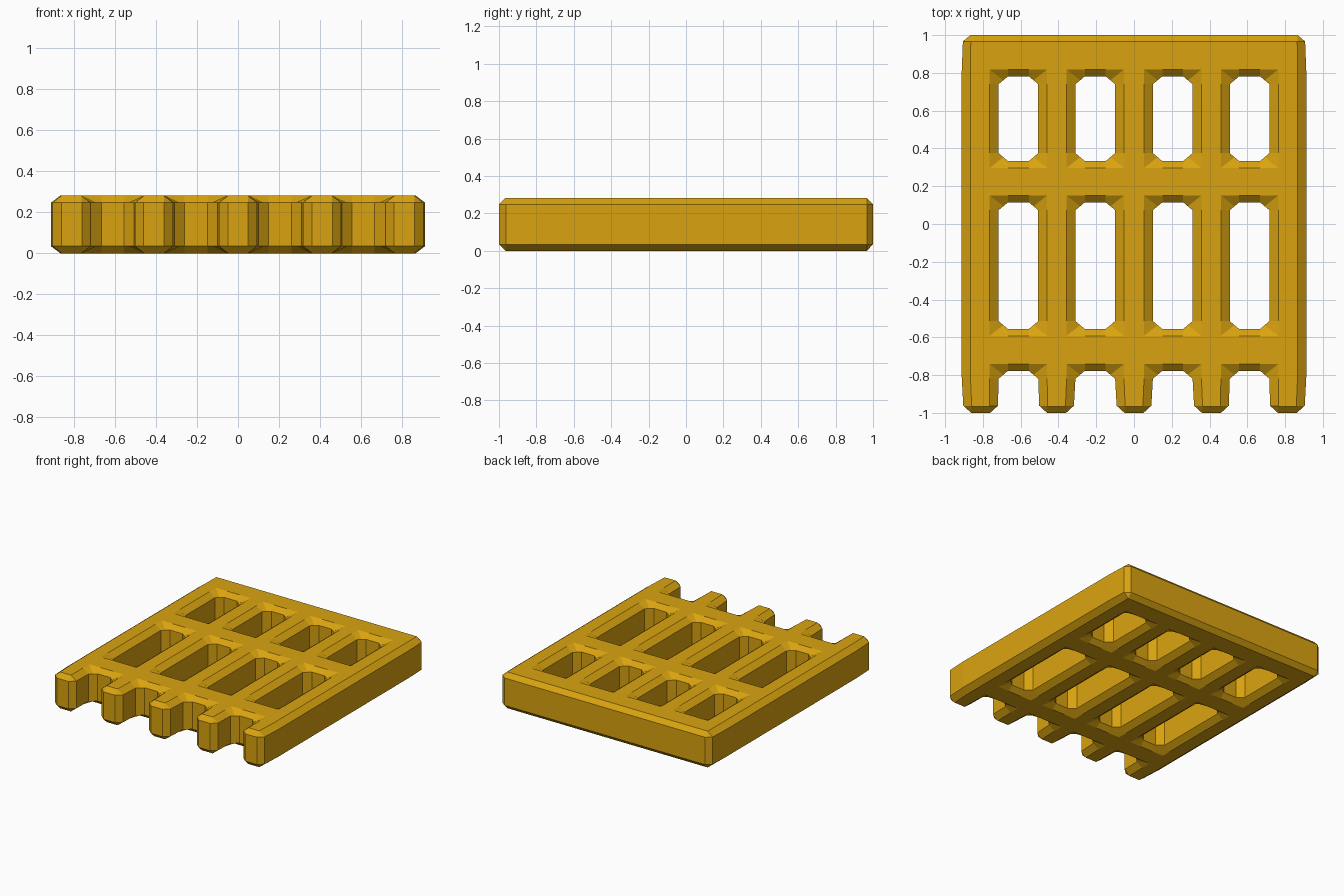
import bpy, bmesh

if "Cube" in bpy.data.objects:
    bpy.data.objects.remove(bpy.data.objects["Cube"])

H, CH = 0.283, 0.035          # thickness, chamfer height
bm = bmesh.new()
top_edges, bottom_edges = [], []


def band(pairs):
    """Wall with chamfers from closed list of (mid point, rim point) pairs."""
    rows = []
    for z, k in ((0, 1), (CH, 0), (H - CH, 0), (H, 1)):
        verts = []
        for p in pairs:
            if verts and (verts[-1].co.xy - bmesh_vec(p[k])).length < 1e-5:
                verts.append(verts[-1])
            else:
                verts.append(bm.verts.new((*p[k], z)))
        rows.append(verts)
    n = len(pairs)
    for a, b in zip(rows, rows[1:]):
        for i in range(n):
            j = (i + 1) % n
            quad = list(dict.fromkeys((a[i], a[j], b[j], b[i])))
            if len(quad) > 2:
                bm.faces.new(quad)
    for row, store in ((rows[0], bottom_edges), (rows[3], top_edges)):
        for i in range(n):
            if row[i] is not row[(i + 1) % n]:
                store.append(bm.edges.get((row[i], row[(i + 1) % n])))


def bmesh_vec(p):
    from mathutils import Vector
    return Vector(p)


def corner(cx, y, sx, sy):
    """Cut corner of an opening, listed from its side to its end (y = end)."""
    return [((cx + sx * 0.105, y - sy * 0.042), (cx + sx * 0.152, y - sy * 0.042)),
            ((cx + sx * 0.08, y - sy * 0.021), (cx + sx * 0.152, y + sy * 0.036)),
            ((cx + sx * 0.055, y), (cx + sx * 0.055, y + sy * 0.036))]


bars = [-0.812, -0.41, 0, 0.41, 0.812]
gaps = [-0.612, -0.205, 0.205, 0.612]

# closed openings, two rows of four
for cx in gaps:
    for y0, y1 in ((0.333, 0.782), (-0.556, 0.115)):
        band(corner(cx, y1, -1, 1) + corner(cx, y1, 1, 1)[::-1]
             + corner(cx, y0, 1, -1) + corner(cx, y0, -1, -1)[::-1])

# outer outline with five prongs and four open notches
outline = []
for i, c in enumerate(bars):
    if i == 0:
        outline.append(((-0.912, -0.81), (-0.866, -0.81)))
    outline += [((c + dx, y), (c + rx, -0.965)) for dx, y, rx in
                ((-0.092, -0.962, -0.047), (-0.05, -1, -0.047),
                 (0.05, -1, 0.047), (0.092, -0.962, 0.047))]
    if i < 4:
        outline += corner(gaps[i], -0.777, -1, 1) + corner(gaps[i], -0.777, 1, 1)[::-1]
outline += [((0.912, -0.81), (0.866, -0.81)),
            ((0.912, 0.81), (0.866, 0.81)),
            ((0.906, 0.967), (0.864, 0.967)), ((0.866, 1), (0.864, 0.967)),
            ((-0.866, 1), (-0.864, 0.967)), ((-0.906, 0.967), (-0.864, 0.967)),
            ((-0.912, 0.81), (-0.866, 0.81))]
band(outline)

# flat top and bottom
for edges, nz in ((top_edges, 1), (bottom_edges, -1)):
    bmesh.ops.triangle_fill(bm, edges=edges, use_beauty=True, normal=(0, 0, nz))
bmesh.ops.recalc_face_normals(bm, faces=bm.faces)

mesh = bpy.data.meshes.new("grate")
bm.to_mesh(mesh)
bm.free()
mat = bpy.data.materials.new("golden yellow")
mat.diffuse_color = (0.70, 0.37, 0.005, 1)
mat.use_nodes = True
mat.node_tree.nodes["Principled BSDF"].inputs["Base Color"].default_value = mat.diffuse_color
mesh.materials.append(mat)
bpy.context.collection.objects.link(bpy.data.objects.new("grate", mesh))
